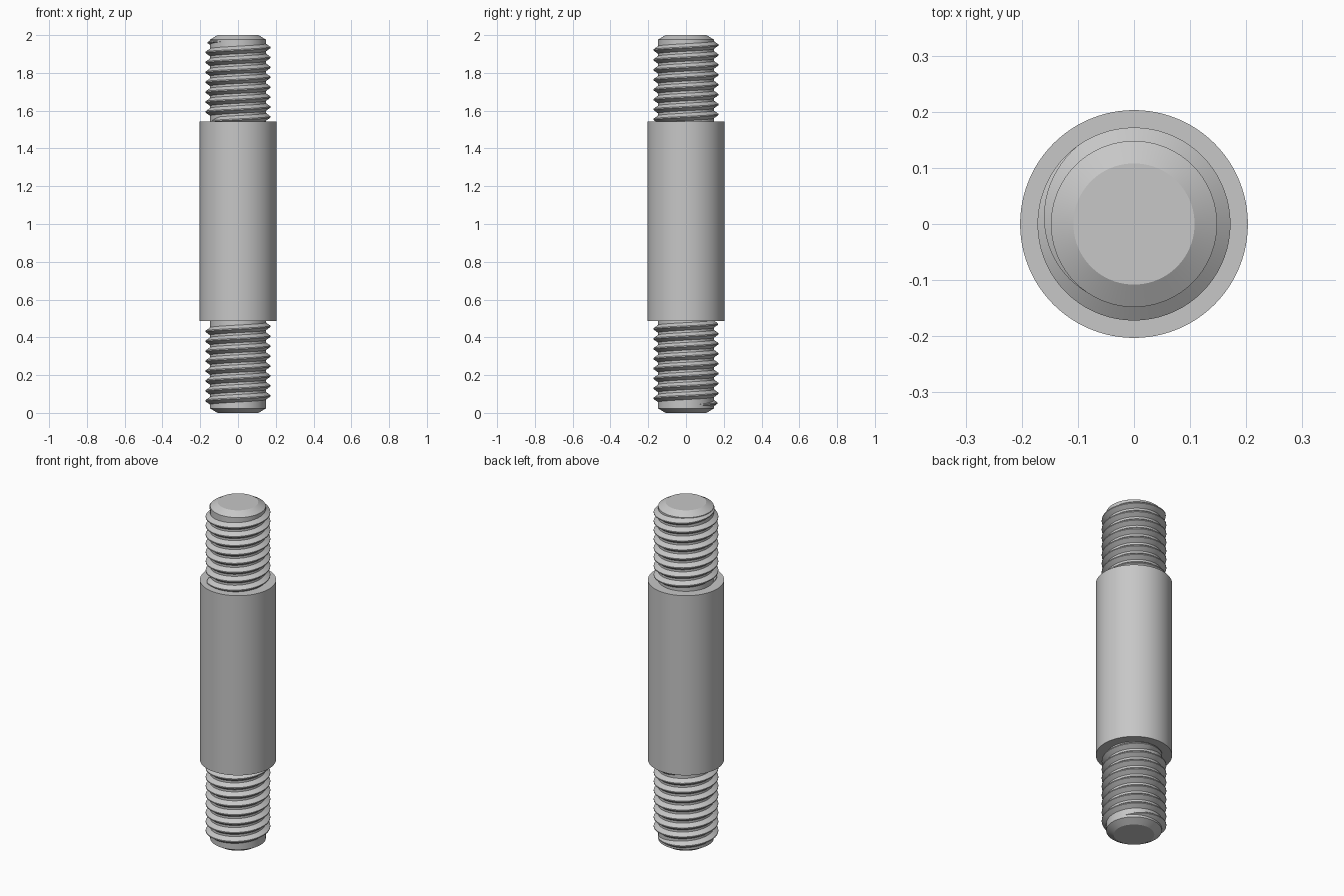
import bpy
import bmesh
from math import sin, cos, radians, degrees, pi

cube = bpy.data.objects.get("Cube")
if cube:
    bpy.data.objects.remove(cube, do_unlink=True)

HEIGHT = 2.0
CORE_R, CREST_R, SHANK_R, TIP_R = 0.148, 0.172, 0.203, 0.108
CHAMFER = 0.024
SHANK_LOW, SHANK_HIGH = 0.487, 1.543
PITCH = 0.0525

steel = bpy.data.materials.new("steel grey")
steel.use_nodes = True
GREY = (0.57, 0.57, 0.57, 1)
steel.diffuse_color = GREY
steel.node_tree.nodes["Principled BSDF"].inputs["Base Color"].default_value = GREY


def finish(name, bm):
    """Turn a bmesh into a smooth-shaded steel object."""
    bmesh.ops.recalc_face_normals(bm, faces=bm.faces)
    mesh = bpy.data.meshes.new(name)
    bm.to_mesh(mesh)
    bm.free()
    mesh.materials.append(steel)
    obj = bpy.data.objects.new(name, mesh)
    bpy.context.collection.objects.link(obj)
    bpy.ops.object.select_all(action="DESELECT")
    obj.select_set(True)
    bpy.context.view_layer.objects.active = obj
    bpy.ops.object.shade_smooth_by_angle(angle=radians(25))
    return obj


def revolve(name, profile, sides=96):
    """Revolve a (radius, z) profile about the z axis."""
    bm = bmesh.new()
    rings = [[bm.verts.new((r * cos(2 * pi * i / sides), r * sin(2 * pi * i / sides), z))
              for i in range(sides)] for r, z in profile]
    for a, b in zip(rings, rings[1:]):
        for i in range(sides):
            j = (i + 1) % sides
            bm.faces.new((a[i], a[j], b[j], b[i]))
    bm.faces.new(rings[0])
    bm.faces.new(rings[-1])
    return finish(name, bm)


def thread(name, z_at_zero, start, end, fade_in, fade_out, step=5):
    """Right-hand ridge from start to end degrees, fading at its ends."""
    bm = bmesh.new()
    count = round((end - start) / step)
    root = CORE_R - 0.004
    previous = first = None
    for i in range(count + 1):
        a = start + (end - start) * i / count
        fade = min(1, (a - start) / fade_in, (end - a) / fade_out)
        fade = max(fade, 0.02)
        crest = CORE_R + (CREST_R - CORE_R) * fade
        half = 0.003 + 0.018 * fade
        z = z_at_zero + PITCH * a / 360
        t = radians(a)
        section = ((root, -half - 0.002), (crest, -0.003), (crest, 0.003), (root, half + 0.002))
        ring = [bm.verts.new((r * cos(t), r * sin(t), z + dz)) for r, dz in section]
        if previous:
            for k in range(4):
                n = (k + 1) % 4
                bm.faces.new((previous[k], previous[n], ring[n], ring[k]))
        else:
            first = ring
        previous = ring
    bm.faces.new(first)
    bm.faces.new(previous)
    return finish(name, bm)


# Turned body: chamfered studs either side of a thicker shank
revolve("stud_body", [
    (TIP_R, 0), (CORE_R, CHAMFER), (CORE_R, SHANK_LOW),
    (SHANK_R, SHANK_LOW), (SHANK_R, SHANK_HIGH),
    (CORE_R, SHANK_HIGH), (CORE_R, HEIGHT - CHAMFER), (TIP_R, HEIGHT)])

# Threads on both ends; the upper one starts inside the shank
thread("lower_thread", 0.038, 30, 360 * 8 + 140, 80, 60)
thread("upper_thread", 1.567, -160, 360 * 7 + 235, 30, 110)
